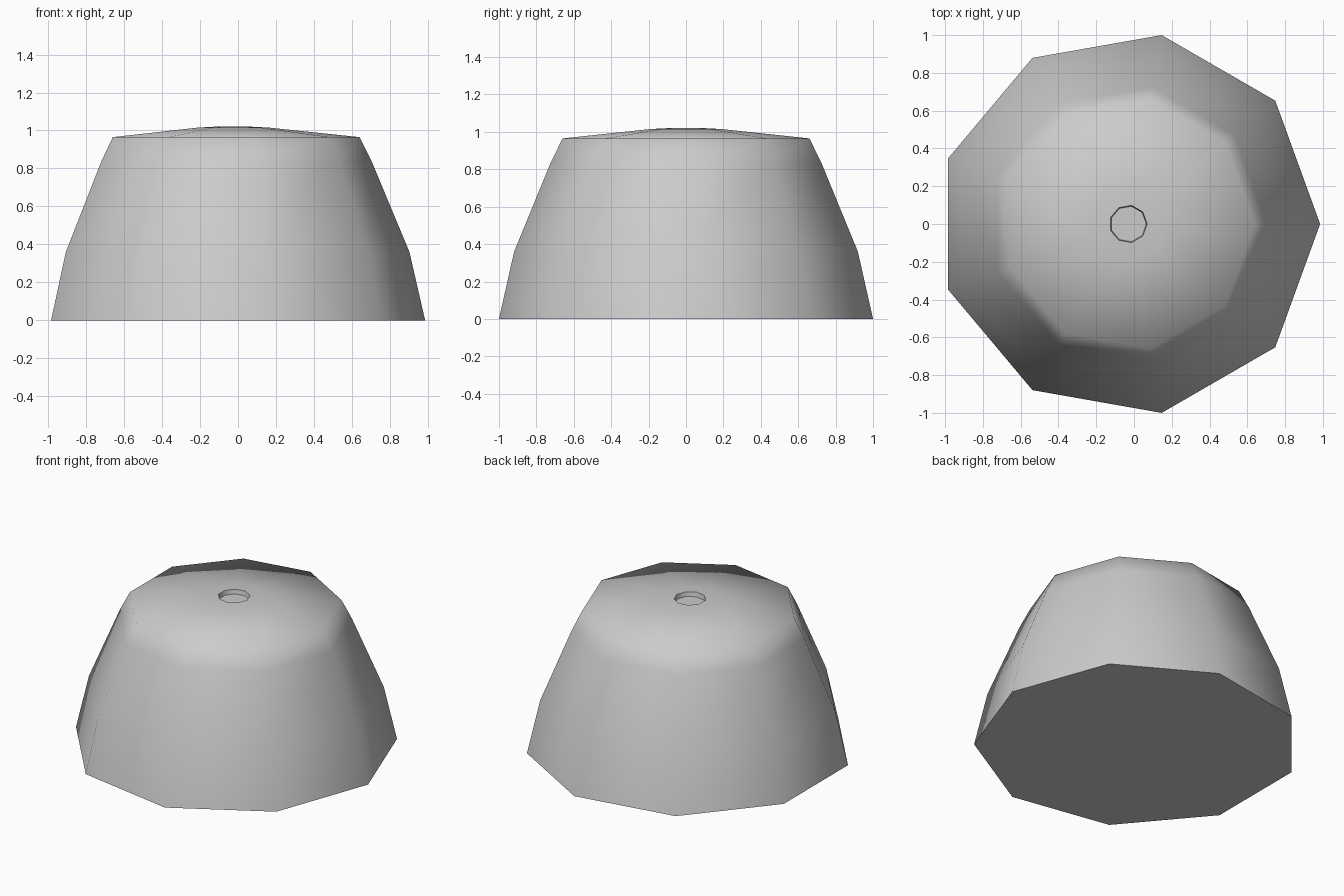
import bpy, bmesh, math

if "Cube" in bpy.data.objects:
    bpy.data.objects.remove(bpy.data.objects["Cube"])

SIDES = 9
CENTRE_X = -0.03

# (radius, height) from the base up to the small recess in the crown
PROFILE = [(1.0155, 0.0), (0.933, 0.36), (0.735, 0.835), (0.67, 0.965),
           (0.195, 1.015), (0.1, 1.02), (0.095, 0.99)]

grey = bpy.data.materials.new("plain_grey")
grey.diffuse_color = (0.6, 0.6, 0.6, 1)
grey.use_nodes = True
grey.node_tree.nodes["Principled BSDF"].inputs["Base Color"].default_value = grey.diffuse_color

bm = bmesh.new()
rings = []
for r, z in PROFILE:
    rings.append([bm.verts.new((CENTRE_X + r * math.cos(math.tau * i / SIDES),
                                r * math.sin(math.tau * i / SIDES), z))
                  for i in range(SIDES)])

# Tapered wall, shallow crown and recess wall
for low, high in zip(rings, rings[1:]):
    for i in range(SIDES):
        j = (i + 1) % SIDES
        bm.faces.new((low[i], low[j], high[j], high[i]))

# Flat underside and recess floor
bm.faces.new(rings[0][::-1])
bm.faces.new(rings[-1])

mesh = bpy.data.meshes.new("tapered_body")
bm.to_mesh(mesh)
bm.free()
mesh.materials.append(grey)
body = bpy.data.objects.new("tapered_body", mesh)
bpy.context.collection.objects.link(body)

# Smooth wall and crown, crisp base edge and recess edge
bpy.context.view_layer.objects.active = body
body.select_set(True)
bpy.ops.object.shade_smooth_by_angle(angle=math.radians(70))
